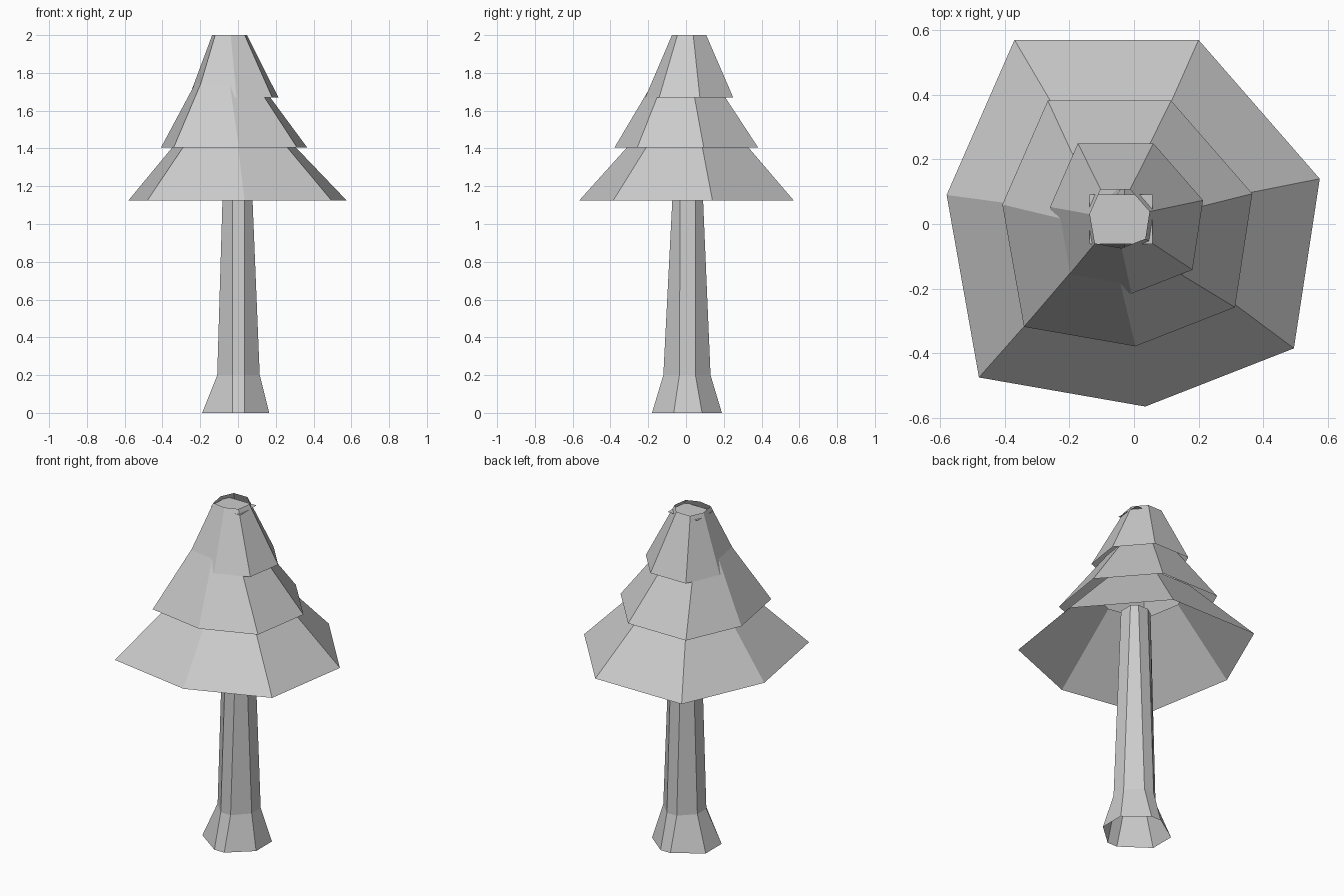
import bpy

cube = bpy.data.objects.get("Cube")
if cube:
    bpy.data.objects.remove(cube, do_unlink=True)

grey = bpy.data.materials.new("plain_grey")
grey.use_nodes = True
COLOR = (0.6, 0.6, 0.6, 1)
grey.diffuse_color = COLOR
grey.node_tree.nodes["Principled BSDF"].inputs["Base Color"].default_value = COLOR


def add_object(name, verts, faces):
    mesh = bpy.data.meshes.new(name)
    mesh.from_pydata(verts, [], faces)
    mesh.materials.append(grey)
    obj = bpy.data.objects.new(name, mesh)
    bpy.context.collection.objects.link(obj)
    return obj


def loft(name, rings):
    """Join counter-clockwise rings, listed bottom to top, into an open shell."""
    n = len(rings[0])
    faces = [(r * n + i, r * n + (i + 1) % n, (r + 1) * n + (i + 1) % n, (r + 1) * n + i)
             for r in range(len(rings) - 1) for i in range(n)]
    return add_object(name, [v for ring in rings for v in ring], faces)


# Uneven seven-sided outline shared by every foliage tier
OUTLINE = [(-0.48, -0.475), (0.035, -0.565), (0.495, -0.385), (0.575, 0.14),
           (0.20, 0.57), (-0.37, 0.57), (-0.58, 0.09)]


def tier_ring(z, scale, dx, dy):
    return [(x * scale + dx, y * scale + dy, z) for x, y in OUTLINE]


# Foliage: open skirts, each tucked under the one above
TIERS = {
    "lower_foliage": [(1.125, 1, 0, 0), (1.5, 0.42, -0.026, 0.01)],
    "middle_foliage": [(1.405, 0.67, -0.019, 0), (1.75, 0.29, -0.055, -0.01)],
    "upper_foliage": [(1.67, 0.41, -0.022, 0.016), (2.0, 0.16, -0.044, 0.016)],
}
for name, stages in TIERS.items():
    loft(name, [tier_ring(*stage) for stage in stages])


# Trunk: eight-sided, flared at the foot
def trunk_ring(z, left, right, front, back, side_front, side_back):
    a, b = -0.03, 0.035
    return [(a, front, z), (b, front, z), (right, side_front, z), (right, side_back, z),
            (b, back, z), (a, back, z), (left, side_back, z), (left, side_front, z)]


loft("trunk", [
    trunk_ring(0, -0.19, 0.165, -0.18, 0.19, -0.065, 0.085),
    trunk_ring(0.2, -0.11, 0.115, -0.12, 0.13, -0.035, 0.05),
    trunk_ring(1.37, -0.075, 0.067, -0.06, 0.08, -0.03, 0.05),
])

# Flat square cap just below the tip, its corners poking through the foliage
X0, X1, Y0, Y1, Z = -0.138, 0.058, -0.062, 0.092, 1.975
add_object("tip_cap", [(X0, Y0, Z), (X1, Y0, Z), (X1, Y1, Z), (X0, Y1, Z)], [(0, 1, 2, 3)])
